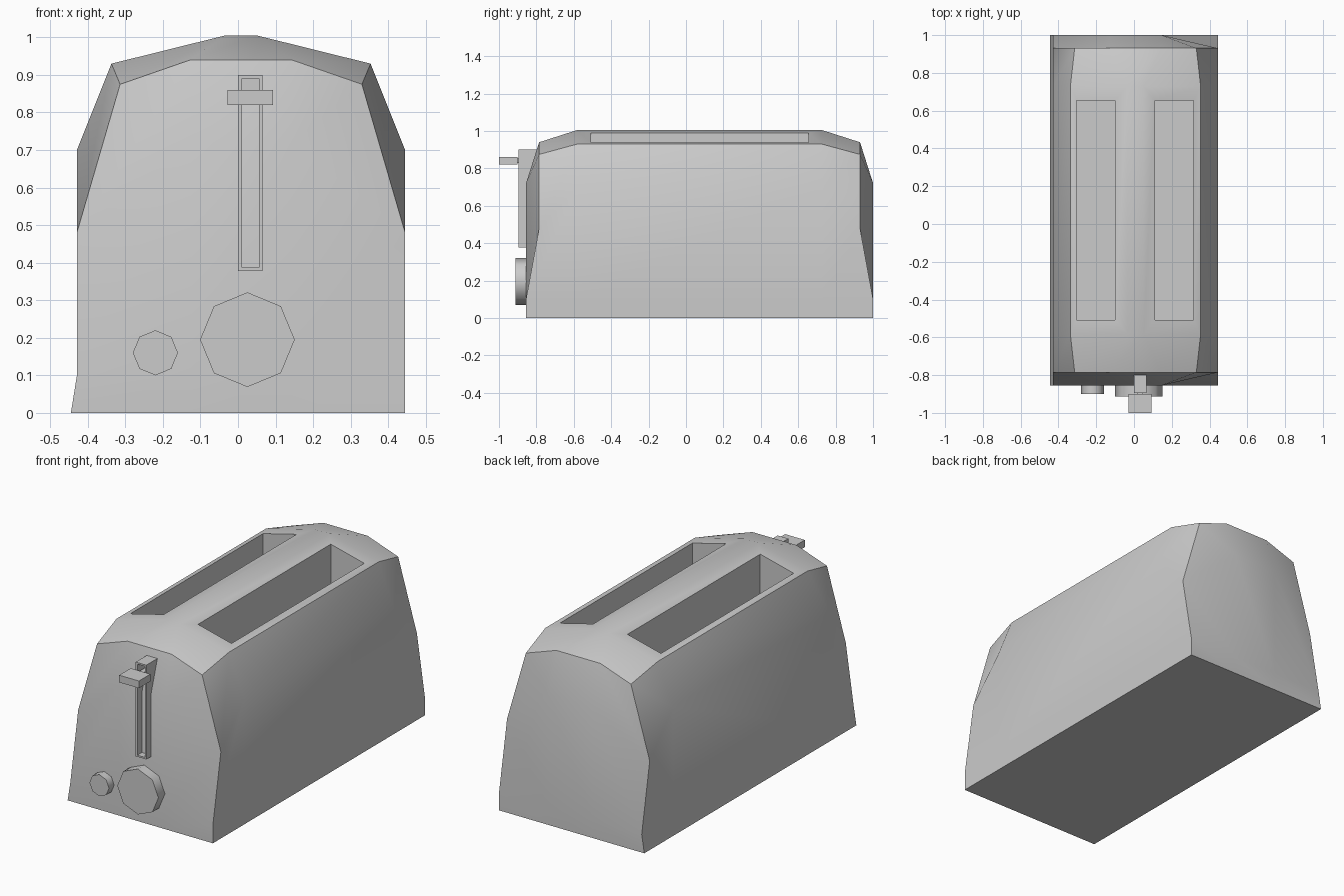
import bpy, bmesh, math
from mathutils import Matrix, Vector

if "Cube" in bpy.data.objects:
    bpy.data.objects.remove(bpy.data.objects["Cube"], do_unlink=True)

GREY = (0.6, 0.6, 0.6, 1)
mat = bpy.data.materials.new("light grey")
mat.use_nodes = True
mat.diffuse_color = GREY
mat.node_tree.nodes["Principled BSDF"].inputs["Base Color"].default_value = GREY


def finish(bm, name, angle=None):
    bmesh.ops.recalc_face_normals(bm, faces=bm.faces)
    mesh = bpy.data.meshes.new(name)
    bm.to_mesh(mesh)
    bm.free()
    mesh.materials.append(mat)
    ob = bpy.data.objects.new(name, mesh)
    bpy.context.collection.objects.link(ob)
    if angle:
        smooth(ob, angle)
    return ob


def select(ob):
    bpy.ops.object.select_all(action="DESELECT")
    ob.select_set(True)
    bpy.context.view_layer.objects.active = ob


def smooth(ob, angle):
    select(ob)
    bpy.ops.object.shade_smooth_by_angle(angle=math.radians(angle))


def box_bm(lo, hi):
    bm = bmesh.new()
    lo, hi = Vector(lo), Vector(hi)
    bmesh.ops.create_cube(bm, size=1, matrix=Matrix.Translation((lo + hi) / 2)
                          @ Matrix.Diagonal((*(hi - lo), 1)))
    return bm


def cut(ob, cutter):
    mod = ob.modifiers.new("cut", "BOOLEAN")
    mod.operation, mod.solver, mod.object = "DIFFERENCE", "EXACT", cutter
    select(ob)
    bpy.ops.object.modifier_apply(modifier=mod.name)
    bpy.data.objects.remove(cutter, do_unlink=True)


# Body: a box of three cells per side, bulged outward in the middle of each face
def body_point(i, j, k):
    sx, sy = (1 if i > 1 else -1), (1 if j > 1 else -1)
    x_end, y_end, top = i in (0, 3), j in (0, 3), k == 3
    if x_end and y_end:
        x, y, z = (0.322 if top else 0.437), (0.928 if k < 2 else 0.858), (0, 0.1, 0.48, 0.875)[k]
    elif x_end:
        x, y, z = (0.345 if top else 0.437), 0.655, (0, 0.1, 0.7, 0.93)[k]
    elif y_end:
        x, y, z = 0.135, (0.858 if top else 0.928), (0, 0.1, 0.72, 0.94)[k]
    else:
        x, y, z = 0.0425, 0.655, (1.005 if top else 0)
    if k == 0 and x_end:
        return (sx * 0.445, sy * y + 0.0725, z)
    return (sx * x + 0.008, sy * y + 0.0725, z)


bm = bmesh.new()
verts = {}


def vert(key):
    if key not in verts:
        verts[key] = bm.verts.new(body_point(*key))
    return verts[key]


for axis in range(3):
    for end in (0, 3):
        for a in range(3):
            for b in range(3):
                ring = []
                for u, v in ((a, b), (a + 1, b), (a + 1, b + 1), (a, b + 1)):
                    key = [u, v]
                    key.insert(axis, end)
                    ring.append(vert(tuple(key)))
                bm.faces.new(ring)
body = finish(bm, "body")

# Bread slots
for x in (-0.305, 0.11):
    cut(body, finish(box_bm((x, -0.507, 0.2), (x + 0.205, 0.655, 1.2)), "slot_cutter"))
smooth(body, 40)

# Lever track with a recessed channel
track = finish(box_bm((0, -0.895, 0.378), (0.065, -0.79, 0.9)), "lever_track")
cut(track, finish(box_bm((0.01, -1, 0.387), (0.056, -0.82, 0.891)), "track_cutter"))

# Lever
finish(box_bm((0.018, -0.905, 0.828), (0.047, -0.81, 0.852)), "lever_stem")
finish(box_bm((-0.028, -1, 0.82), (0.093, -0.9, 0.86)), "lever_handle")


# Knobs
def knob(name, x, z, radius, front):
    bm = bmesh.new()
    back = -0.83
    bmesh.ops.create_cone(bm, cap_ends=True, segments=8, radius1=radius, radius2=radius,
                          depth=back - front,
                          matrix=Matrix.Translation((x, (front + back) / 2, z))
                          @ Matrix.Rotation(math.pi / 2, 4, "X"))
    finish(bm, name, 50)


knob("browning_knob", 0.025, 0.195, 0.126, -0.912)
knob("small_button", -0.22, 0.16, 0.06, -0.9)
